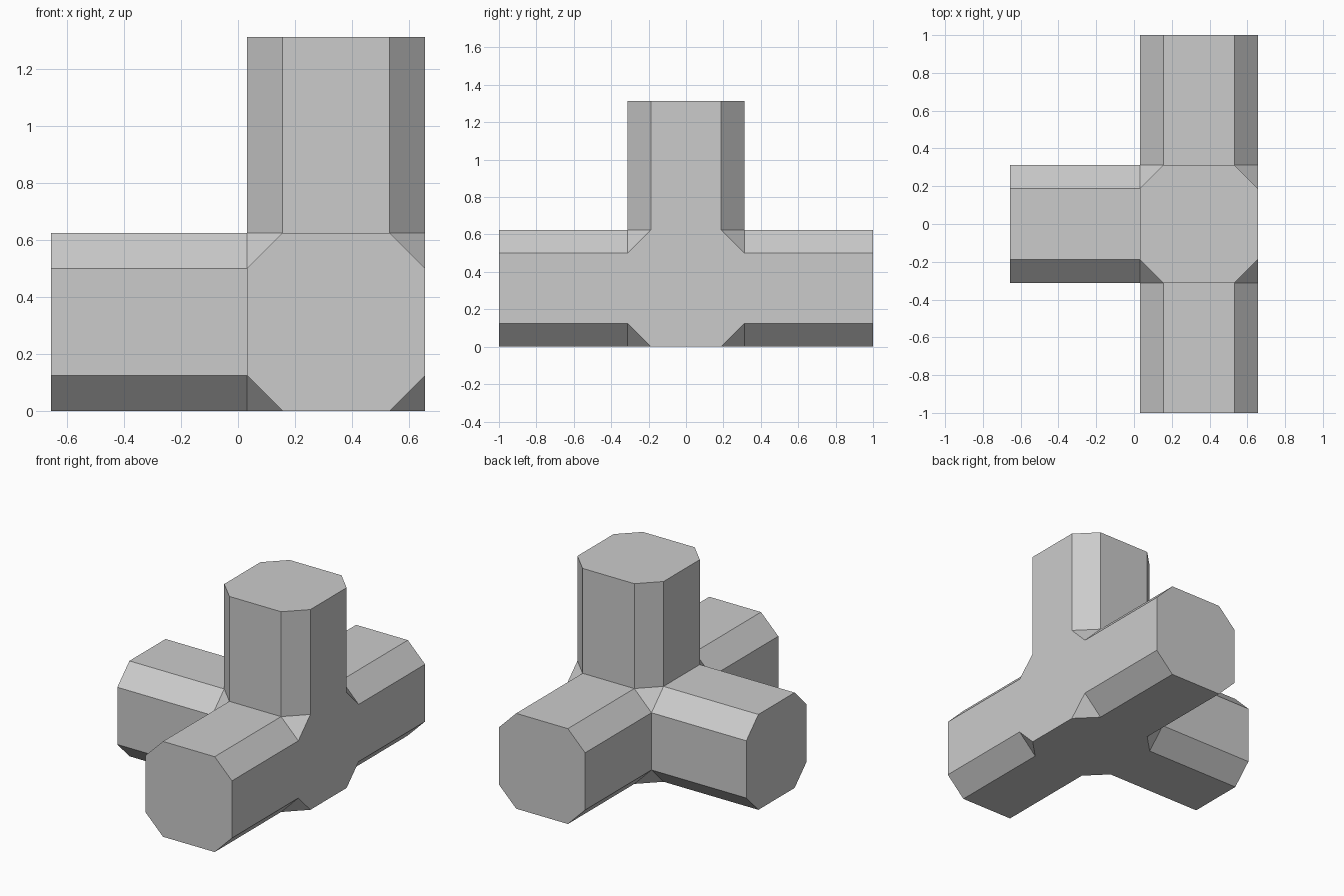
import bpy, bmesh
from itertools import product
from mathutils import Vector

if "Cube" in bpy.data.objects:
    bpy.data.objects.remove(bpy.data.objects["Cube"])

HALF, CUT, ARM = 0.3125, 0.125, 0.6875
CENTRE = Vector((0.34375, 0, HALF))
DIRECTIONS = [Vector(d) for d in ((-1, 0, 0), (0, -1, 0), (0, 1, 0), (0, 0, 1))]

# hub: cube with its eight corners cut off
bm = bmesh.new()
for signs in product((-1, 1), repeat=3):
    for axis in range(3):
        p = Vector(signs) * HALF
        p[axis] -= signs[axis] * CUT
        bm.verts.new(p)
bmesh.ops.convex_hull(bm, input=bm.verts)
bmesh.ops.dissolve_limit(bm, angle_limit=0.02, verts=bm.verts, edges=bm.edges)
bmesh.ops.recalc_face_normals(bm, faces=bm.faces)
bm.normal_update()

# arms: pull out four of the octagonal faces, all chosen before any is moved
ends = [max(bm.faces, key=lambda f: f.normal.dot(d)) for d in DIRECTIONS]
for d, face in zip(DIRECTIONS, ends):
    tip = bmesh.ops.extrude_discrete_faces(bm, faces=[face])["faces"][0]
    bmesh.ops.translate(bm, verts=tip.verts, vec=d * ARM)

bmesh.ops.translate(bm, verts=bm.verts, vec=CENTRE)
bm.normal_update()
mesh = bpy.data.meshes.new("pipe_junction")
bm.to_mesh(mesh)
bm.free()

grey = bpy.data.materials.new("light grey")
grey.diffuse_color = (0.6, 0.6, 0.6, 1)
grey.use_nodes = True
grey.node_tree.nodes["Principled BSDF"].inputs["Base Color"].default_value = grey.diffuse_color
mesh.materials.append(grey)
bpy.context.collection.objects.link(bpy.data.objects.new("pipe_junction", mesh))
